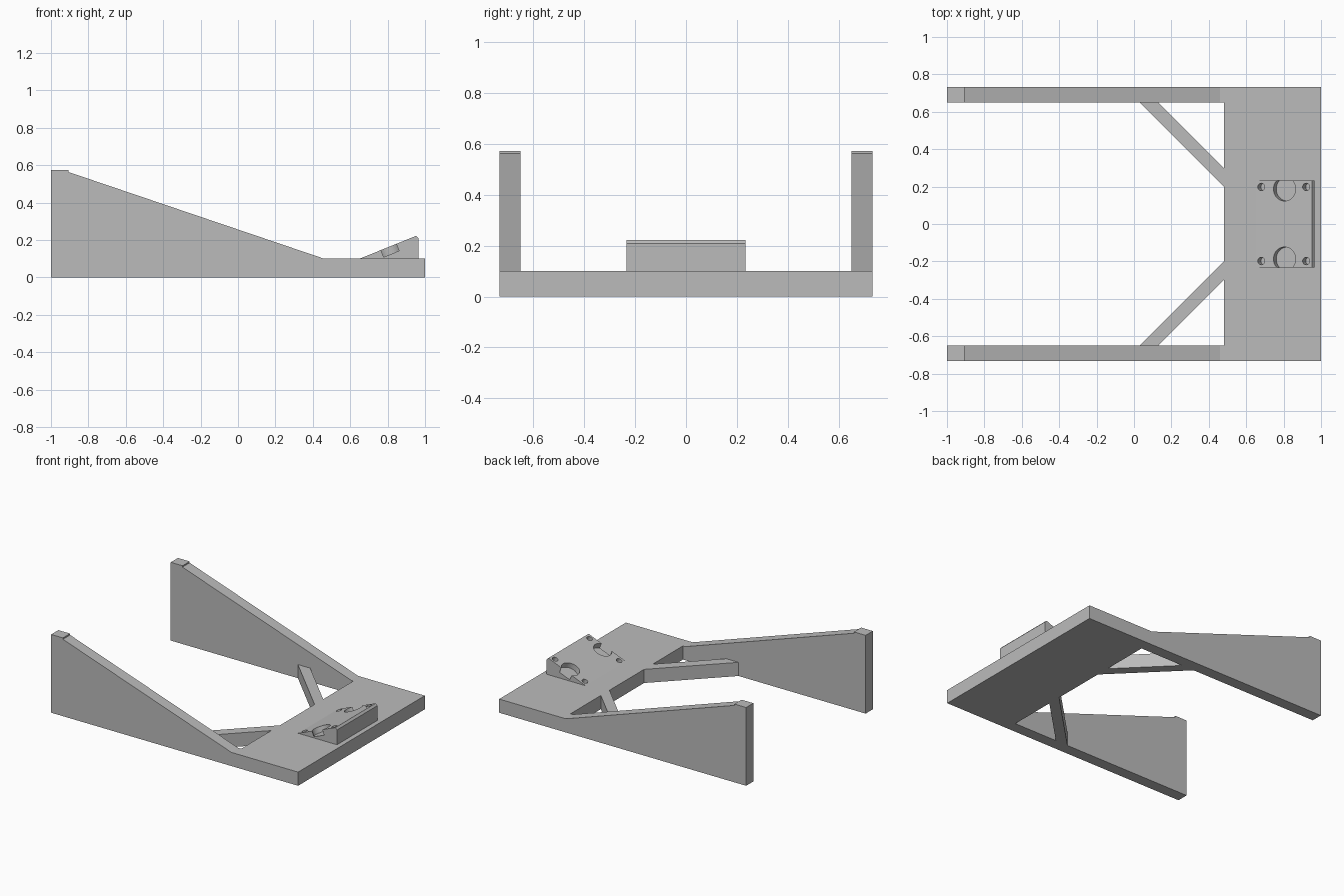
import bpy, bmesh, math
from mathutils import Matrix, Vector

if "Cube" in bpy.data.objects:
    bpy.data.objects.remove(bpy.data.objects["Cube"])

grey = bpy.data.materials.new("plain_grey")
grey.use_nodes = True
COLOUR = (0.5, 0.5, 0.5, 1)
grey.diffuse_color = COLOUR
grey.node_tree.nodes["Principled BSDF"].inputs["Base Color"].default_value = COLOUR

HALF = 0.733    # half width of the whole frame
INNER = 0.65    # inner face of the side arms
SLAB = 0.1      # slab thickness
FRONT = 0.48    # inner edge of the slab


def finish(name, bm):
    bmesh.ops.recalc_face_normals(bm, faces=bm.faces)
    mesh = bpy.data.meshes.new(name)
    bm.to_mesh(mesh)
    bm.free()
    mesh.materials.append(grey)
    obj = bpy.data.objects.new(name, mesh)
    bpy.context.collection.objects.link(obj)
    return obj


def prism(name, points, direction):
    """Extrude a closed outline of 3D points along a direction."""
    bm = bmesh.new()
    face = bm.faces.new([bm.verts.new(p) for p in points])
    new = bmesh.ops.extrude_face_region(bm, geom=[face])["geom"]
    verts = [v for v in new if isinstance(v, bmesh.types.BMVert)]
    bmesh.ops.translate(bm, verts=verts, vec=direction)
    return finish(name, bm)


# Cross slab
slab = prism("base_slab", [(FRONT, -HALF, 0), (1, -HALF, 0), (1, HALF, 0), (FRONT, HALF, 0)],
             (0, 0, SLAB))

# Sloping arms and diagonal braces, one pair per side
arm_profile = [(-1, 0), (FRONT, 0), (FRONT, SLAB), (0.46, SLAB),
               (-0.905, 0.563), (-0.905, 0.573), (-1, 0.573)]
brace_plan = [(0.03, INNER), (0.13, INNER), (FRONT, 0.3), (FRONT, 0.2)]
for side, s in (("left", 1), ("right", -1)):
    prism(side + "_arm", [(x, s * INNER, z) for x, z in arm_profile],
          (0, s * (HALF - INNER), 0))
    prism(side + "_brace", [(x, s * y, 0) for x, y in brace_plan], (0, 0, SLAB))

# Tilted sensor mount
WEDGE = 0.233
START = 0.65
wedge_profile = [(START, 0.06), (0.965, 0.06), (0.965, 0.208), (0.952, 0.222), (START, SLAB)]
wedge = prism("tilted_mount", [(x, -WEDGE, z) for x, z in wedge_profile], (0, 2 * WEDGE, 0))
tilt = math.atan2(0.222 - SLAB, 0.952 - START)

# Round pockets and screw holes, square to the tilted face
holes = []
for s in (1, -1):
    for x, y, radius, depth in ((0.805, 0.187, 0.064, 0.04),
                                (0.68, 0.198, 0.02, 0.045),
                                (0.92, 0.198, 0.02, 0.045)):
        top = Vector((x, s * y, SLAB + (x - START) * math.tan(tilt)))
        bm = bmesh.new()
        bmesh.ops.create_cone(bm, cap_ends=True, segments=40, radius1=radius,
                              radius2=radius, depth=2 * depth,
                              matrix=Matrix.Translation(top) @ Matrix.Rotation(-tilt, 4, "Y"))
        holes.append(finish("hole_cutter", bm))

for part in (slab, wedge):
    bpy.context.view_layer.objects.active = part
    for cutter in holes:
        mod = part.modifiers.new("hole", "BOOLEAN")
        mod.operation = "DIFFERENCE"
        mod.solver = "EXACT"
        mod.object = cutter
        bpy.ops.object.modifier_apply(modifier=mod.name)
for cutter in holes:
    bpy.data.objects.remove(cutter)
